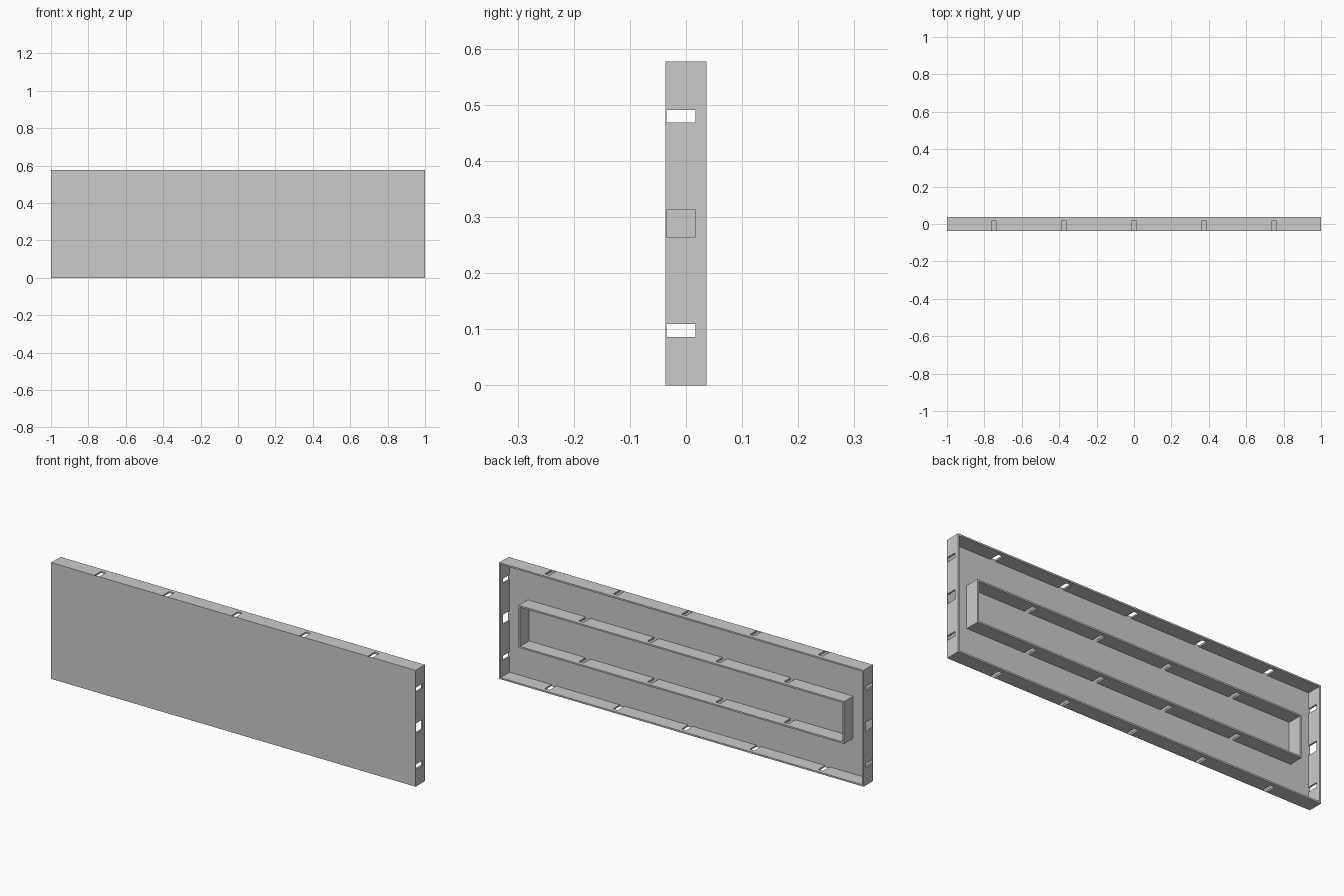
import bpy, bmesh
from mathutils import Matrix

if "Cube" in bpy.data.objects:
    bpy.data.objects.remove(bpy.data.objects["Cube"])

W, H, D = 1.0, 0.577, 0.0365     # half width, height, half depth
FLOOR = -0.035                   # back surface of the front skin
HOLE_TOP = 0.0165                # slots run from the skin to here
T = 0.008                        # wall thickness
MID = H / 2


def add_box(bm, x0, x1, y0, y1, z0, z1):
    m = (Matrix.Translation(((x0 + x1) / 2, (y0 + y1) / 2, (z0 + z1) / 2))
         @ Matrix.Diagonal((x1 - x0, y1 - y0, z1 - z0, 1)))
    bmesh.ops.create_cube(bm, size=1, matrix=m)


def finish(bm, name):
    me = bpy.data.meshes.new(name)
    bm.to_mesh(me)
    bm.free()
    ob = bpy.data.objects.new(name, me)
    bpy.context.collection.objects.link(ob)
    return ob


def frame(name, hx, hz):
    """Rectangular wall loop standing on the front skin."""
    bm = bmesh.new()
    rings = []
    for y in (FLOOR, D):
        for inset in (0, T):
            a, b = hx - inset, hz - inset
            rings.append([bm.verts.new((sx * a, y, MID + sz * b))
                          for sx, sz in ((-1, -1), (1, -1), (1, 1), (-1, 1))])
    fo, fi, bo, bi = rings
    for p, q in ((fo, bo), (bo, bi), (bi, fi), (fi, fo)):
        for i in range(4):
            j = (i + 1) % 4
            bm.faces.new((p[i], p[j], q[j], q[i]))
    bmesh.ops.recalc_face_normals(bm, faces=bm.faces)
    return finish(bm, name)


def cut_slots(ob, hx, hz, long_slots, end_slots):
    """Cut slots through the long walls (at x) and end walls (at z, height)."""
    bm = bmesh.new()
    y0, y1 = FLOOR - 0.01, HOLE_TOP
    for s in (-1, 1):
        for x in long_slots:
            z = MID + s * (hz - T / 2)
            add_box(bm, x - 0.013, x + 0.013, y0, y1, z - T, z + T)
        for z, h in end_slots:
            x = s * (hx - T / 2)
            add_box(bm, x - T, x + T, y0, y1, MID + z - h / 2, MID + z + h / 2)
    cutter = finish(bm, ob.name + "_slot_cutter")
    cutter.hide_render = True
    mod = ob.modifiers.new("slots", 'BOOLEAN')
    mod.operation, mod.solver, mod.object = 'DIFFERENCE', 'EXACT', cutter
    bpy.context.view_layer.objects.active = ob
    bpy.ops.object.modifier_apply(modifier=mod.name)
    bpy.data.objects.remove(cutter)


# Front skin
bm = bmesh.new()
add_box(bm, -W, W, -D, FLOOR, 0, H)
finish(bm, "front_panel")

# Outer wall with five slots per long side and three per end
outer = frame("outer_frame", W, MID)
cut_slots(outer, W, MID, [i * 0.375 for i in range(-2, 3)],
          [(-0.191, 0.023), (0, 0.048), (0.191, 0.023)])

# Inner stiffening wall with staggered slots
inner = frame("inner_frame", 0.893, 0.105)
cut_slots(inner, 0.893, 0.105, [(i - 1.5) * 0.375 for i in range(4)], [])
